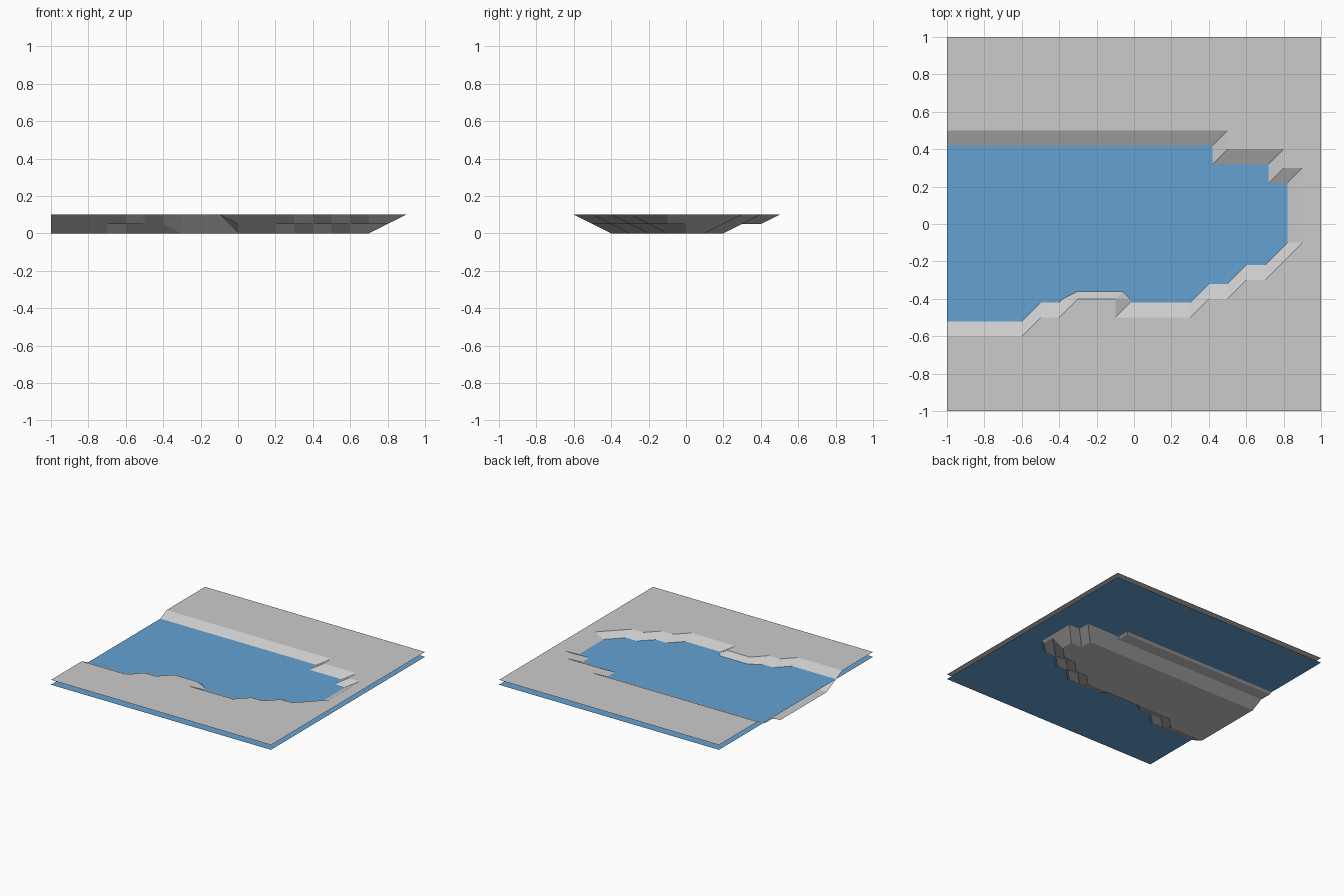
import bpy, bmesh

if "Cube" in bpy.data.objects:
    bpy.data.objects.remove(bpy.data.objects["Cube"])

N = 20            # tiles per side
LAND, SHELF, FLOOR, WATER = 0.10, 0.05, 0.0, 0.06

# Submerged span (first, last column) of each grid row, in tenths of a unit
shore = {4: (-10, 4), 3: (-10, 7), 2: (-10, 8), 1: (-10, 8), 0: (-10, 8),
         -1: (-10, 8), -2: (-10, 7), -3: (-10, 5), -4: (-10, 3), -5: (-10, -6)}
headland = {(-3, -4), (-2, -4), (-1, -4)}


def wet(i, j):
    i = max(i, -10)
    if (i, j) in headland:
        return False
    a, b = shore.get(j, (99, -99))
    return a <= i <= b


def height(i, j):
    if not wet(i, j):
        return LAND
    if j >= 3:                      # shallow shelf along the back bank
        return SHELF
    if j == -3 and -4 <= i <= 0:    # steep drop in front of the headland
        return FLOOR
    near = [(i + a, j + b) for a in (-1, 0, 1) for b in (-1, 0, 1)]
    return FLOOR if all(wet(*p) or p in headland for p in near) and j > -5 else SHELF


def add_object(name, bm):
    bmesh.ops.recalc_face_normals(bm, faces=bm.faces)
    if sum(f.normal.z for f in bm.faces) < 0:
        bmesh.ops.reverse_faces(bm, faces=bm.faces)
    me = bpy.data.meshes.new(name)
    bm.to_mesh(me)
    bm.free()
    ob = bpy.data.objects.new(name, me)
    bpy.context.collection.objects.link(ob)
    return ob


# Terrain tiles, each split along the same diagonal
bm = bmesh.new()
h = N // 2
v = {(i, j): bm.verts.new((i / h, j / h, height(i, j)))
     for i in range(-h, h + 1) for j in range(-h, h + 1)}
for i in range(-h, h):
    for j in range(-h, h):
        a, b, c, d = v[i, j], v[i + 1, j], v[i + 1, j + 1], v[i, j + 1]
        bm.faces.new((a, b, c))
        bm.faces.new((a, c, d))
add_object("terrain", bm)

# Water sheet
bm = bmesh.new()
bmesh.ops.create_grid(bm, x_segments=1, y_segments=1, size=1.0)
bmesh.ops.translate(bm, verts=bm.verts, vec=(0, 0, WATER))
water = add_object("water_surface", bm)
mat = bpy.data.materials.new("water_blue")
mat.diffuse_color = (0.13, 0.36, 0.65, 1)
mat.use_nodes = True
mat.node_tree.nodes["Principled BSDF"].inputs["Base Color"].default_value = mat.diffuse_color
water.data.materials.append(mat)
